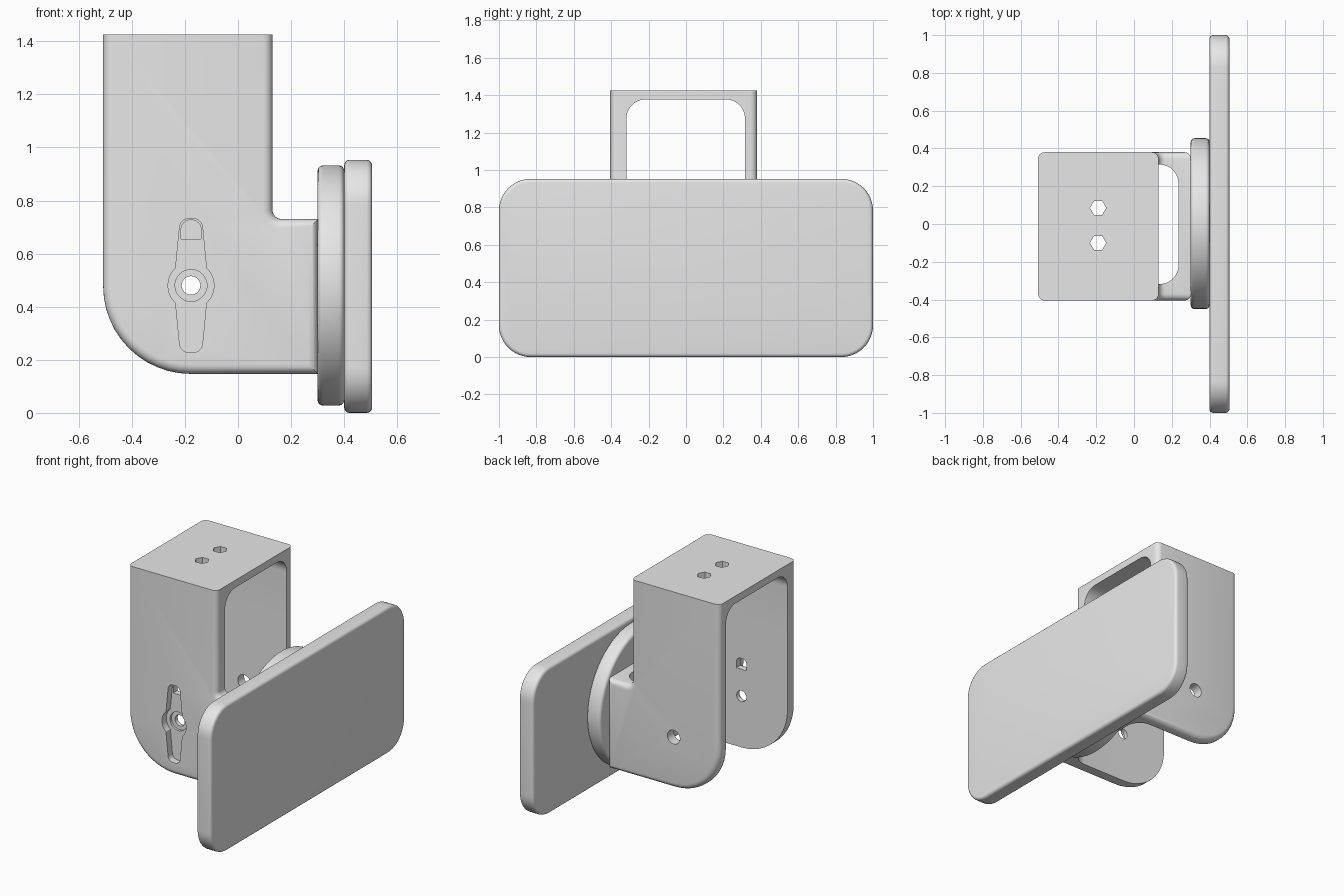
import bpy, bmesh, math
from mathutils import Vector

cube = bpy.data.objects.get("Cube")
if cube:
    bpy.data.objects.remove(cube, do_unlink=True)

GREY = (0.8, 0.8, 0.8, 1)
grey = bpy.data.materials.new("plain grey")
grey.use_nodes = True
grey.diffuse_color = GREY
grey.node_tree.nodes["Principled BSDF"].inputs["Base Color"].default_value = GREY


def rounded(corners, steps=12):
    """Polygon outline from (u, v, radius) corners."""
    out = []
    for i, (u, v, r) in enumerate(corners):
        p = Vector((u, v))
        if r == 0:
            out.append(p)
            continue
        d1 = (Vector(corners[i - 1][:2]) - p).normalized()
        d2 = (Vector(corners[(i + 1) % len(corners)][:2]) - p).normalized()
        half = d1.angle(d2) / 2
        centre = p + (d1 + d2).normalized() * r / math.sin(half)
        reach = r / math.tan(half)
        a = (p + d1 * reach - centre).normalized()
        b = (p + d2 * reach - centre).normalized()
        out += [centre + a.slerp(b, k / steps) * r for k in range(steps + 1)]
    return out


def box_outline(u0, u1, v0, v1, radii):
    return rounded([(u0, v0, radii[0]), (u1, v0, radii[1]),
                    (u1, v1, radii[2]), (u0, v1, radii[3])])


def circle(u, v, r, n=48):
    return [Vector((u + r * math.cos(math.tau * k / n),
                    v + r * math.sin(math.tau * k / n))) for k in range(n)]


def prism(name, outline, axis, start, end, bevel=0, sharp_above=9):
    """Extrude an outline along an axis, optionally rounding its rims."""
    def place(p, d):
        c = [p.x, p.y]
        c.insert(axis, d)
        return c
    bm = bmesh.new()
    low = [bm.verts.new(place(p, start)) for p in outline]
    high = [bm.verts.new(place(p, end)) for p in outline]
    bm.faces.new(low)
    bm.faces.new(high)
    for i in range(len(low)):
        bm.faces.new((low[i - 1], low[i], high[i], high[i - 1]))
    bmesh.ops.recalc_face_normals(bm, faces=bm.faces)
    if bevel:
        rims = [e for e in bm.edges
                if abs(e.verts[0].co[axis] - e.verts[1].co[axis]) < 1e-5
                and min(v.co.z for v in e.verts) < sharp_above]
        bmesh.ops.bevel(bm, geom=rims, offset=bevel, segments=5,
                        profile=0.5, affect='EDGES')
    mesh = bpy.data.meshes.new(name)
    bm.to_mesh(mesh)
    bm.free()
    mesh.materials.append(grey)
    ob = bpy.data.objects.new(name, mesh)
    bpy.context.collection.objects.link(ob)
    return ob


def activate(ob):
    bpy.ops.object.select_all(action='DESELECT')
    ob.select_set(True)
    bpy.context.view_layer.objects.active = ob


def cut(target, outline, axis, start, end):
    tool = prism("cutter", outline, axis, start, end)
    tool.hide_render = True
    mod = target.modifiers.new("cut", 'BOOLEAN')
    mod.operation, mod.solver, mod.object = 'DIFFERENCE', 'EXACT', tool
    activate(target)
    bpy.ops.object.modifier_apply(modifier=mod.name)
    bpy.data.objects.remove(tool, do_unlink=True)


X, Y, Z = 0, 1, 2
TOP = 1.425
FRONT, BACK = -0.405, 0.38
IN_FRONT, IN_BACK = -0.318, 0.315
PX, PZ = -0.177, 0.48          # pivot position

# Face plate and round mounting disc
plate = prism("face_plate", box_outline(-1, 1, 0, 0.953, [0.17] * 4), X, 0.4, 0.505, 0.02)
disc = prism("mounting_disc", circle(0.002, PZ, 0.452, 96), X, 0.3, 0.4, 0.02)

# Bracket body: L-shaped side profile with a large rounded heel
side = rounded([(-0.508, TOP, 0), (-0.508, 0.147, 0.33), (0.302, 0.147, 0),
                (0.302, 0.73, 0), (0.13, 0.73, 0.035), (0.13, TOP, 0)])
bracket = prism("bracket", side, Y, FRONT, BACK, 0.035, TOP - 0.01)

# Opening between the two arms
cut(bracket, box_outline(IN_FRONT, IN_BACK, 0.9, 1.377, [0, 0, 0.1, 0.1]), X, -1, 1)
cut(bracket, box_outline(-1, 0.235, IN_FRONT, IN_BACK, [0, 0.1, 0.1, 0]), Z, -1, 1)

# Lever-shaped recess in the front arm
half = [(0.04, 0.252, 0.035), (0.058, 0.065, 0.01), (0.086, 0.036, 0.08),
        (0.086, -0.036, 0.08), (0.058, -0.065, 0.01), (0.04, -0.252, 0.035)]
lever = half + [(-u, v, r) for u, v, r in reversed(half)]
cut(bracket, rounded([(PX + u, PZ + v, r) for u, v, r in lever]), Y, -0.5, -0.36)

# Counterbore, pivot holes and the slot at the lever tip
cut(bracket, circle(PX, PZ, 0.06), Y, -0.5, -0.345)
cut(bracket, circle(PX, PZ, 0.035), Y, -0.5, 0)
cut(bracket, circle(PX, PZ, 0.045), Y, 0, 0.5)
cut(bracket, box_outline(PX - 0.037, PX + 0.037, 0.655, 0.726, [0, 0, 0.033, 0.033]),
    Y, -0.5, 0)

# Hexagonal bolt holes in the top
for y in (0.085, -0.1):
    cut(bracket, circle(-0.19, y, 0.043, 6), Z, 1.2, 1.6)

for ob in (plate, disc, bracket):
    activate(ob)
    bpy.ops.object.shade_smooth_by_angle(angle=math.radians(30))
